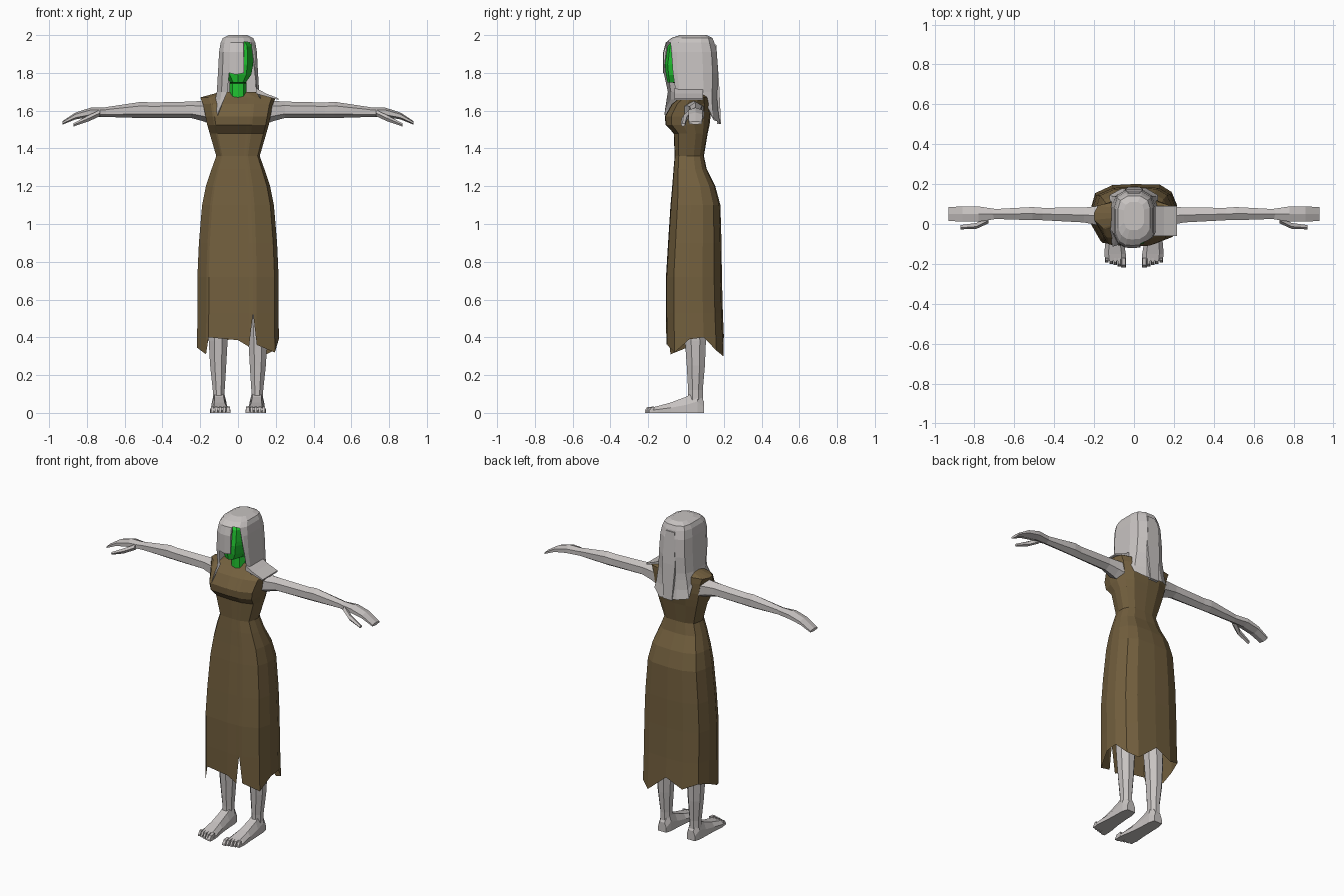
import bpy, bmesh, math
from mathutils import Vector

cube = bpy.data.objects.get("Cube")
if cube:
    bpy.data.objects.remove(cube, do_unlink=True)


def material(name, rgb):
    m = bpy.data.materials.new(name)
    m.use_nodes = True
    col = (*rgb, 1)
    m.diffuse_color = col
    bsdf = next(n for n in m.node_tree.nodes if n.type == "BSDF_PRINCIPLED")
    bsdf.inputs["Base Color"].default_value = col
    bsdf.inputs["Roughness"].default_value = 0.9
    return m


GREY = material("pale_grey", (0.57, 0.54, 0.53))
BROWN = material("brown_cloth", (0.17, 0.115, 0.048))
GREEN = material("bright_green", (0.015, 0.55, 0.03))


def loft(name, rings, mat, cap_start=True, cap_end=True):
    """Bridge closed rings of points into one flat shaded mesh."""
    bm = bmesh.new()
    rows = [[bm.verts.new(p) for p in ring] for ring in rings]
    n = len(rows[0])
    for a, b in zip(rows, rows[1:]):
        for i in range(n):
            j = (i + 1) % n
            bm.faces.new((a[i], a[j], b[j], b[i]))
    if cap_start:
        bm.faces.new(rows[0])
    if cap_end:
        bm.faces.new(rows[-1])
    bmesh.ops.remove_doubles(bm, verts=bm.verts, dist=0.0005)
    bmesh.ops.recalc_face_normals(bm, faces=bm.faces)
    mesh = bpy.data.meshes.new(name)
    bm.to_mesh(mesh)
    bm.free()
    mesh.materials.append(mat)
    obj = bpy.data.objects.new(name, mesh)
    bpy.context.collection.objects.link(obj)
    return obj


def profile_at(profile, z):
    """Half width, front y and back y of a top-down profile at height z."""
    for a, b in zip(profile, profile[1:]):
        if a[0] >= z >= b[0]:
            t = (a[0] - z) / (a[0] - b[0])
            return [u + (v - u) * t for u, v in zip(a[1:], b[1:])]
    return profile[-1][1:] if z < profile[-1][0] else profile[0][1:]


def draped(name, profile, columns, mat):
    """Cloth or hair: each column (x, y, hem) hangs down the profile to its hem."""
    rings = []
    for level in profile:
        ring = []
        for ux, uy, hem in columns:
            z = max(level[0], hem)
            w, front, back = profile_at(profile, z)
            ring.append((ux * w, (front + back) / 2 + uy * (back - front) / 2, z))
        rings.append(ring)
    return loft(name, rings, mat, cap_end=False)


def limb(name, sections, axis, sides, mat):
    """Tube through (position, radius a, radius b) with rings across an axis."""
    rings = []
    for pos, ra, rb in sections:
        ring = []
        for k in range(sides):
            t = math.tau * (k + 0.5) / sides
            a, b = ra * math.cos(t), rb * math.sin(t)
            ring.append(Vector(pos) + Vector((0, a, b) if axis == "x" else (a, b, 0)))
        rings.append(ring)
    return loft(name, rings, mat)


# Dress with bust, waist, hips, ragged hem and front slit
dress_profile = [
    (1.70, .09, .00, .09), (1.67, .20, -.03, .115), (1.635, .185, -.075, .125),
    (1.57, .172, -.112, .13), (1.525, .163, -.108, .125), (1.48, .15, -.065, .115),
    (1.36, .115, -.06, .095), (1.29, .14, -.066, .11), (1.2, .17, -.073, .155),
    (1.1, .19, -.082, .182), (.9, .207, -.095, .188), (.72, .215, -.106, .19),
    (.53, .215, -.106, .195), (.30, .217, -.103, .205)]
dress_columns = [
    (-.72, -.93, .40), (0, -1, .385), (.27, -.98, .35), (.37, -.98, .53),
    (.46, -.97, .36), (.9, -.72, .32), (1, -.2, .39), (1, .3, .40),
    (.87, .72, .33), (.6, .95, .30), (0, 1, .41), (-.5, .95, .36),
    (-.9, .7, .40), (-1, .2, .38), (-1, -.3, .345), (-.78, -.86, .31)]
draped("dress", dress_profile, dress_columns, BROWN)

# Hair: bangs over one side of the face, long sheet down the back
hair_profile = [
    (2.0, .05, -.03, .11), (1.985, .08, -.075, .14), (1.96, .092, -.105, .15),
    (1.91, .1, -.118, .163), (1.8, .106, -.118, .17), (1.7, .112, -.10, .165),
    (1.66, .12, -.10, .165), (1.60, .13, -.135, .17), (1.53, .15, -.14, .18)]
hair_columns = [
    (.30, -1, 1.80), (.36, -1, 1.965), (.75, -.82, 1.96), (.88, -.66, 1.69),
    (1, -.5, 1.66), (1, .45, 1.66), (.85, .8, 1.56), (.4, 1, 1.53),
    (-.4, 1, 1.54), (-.85, .8, 1.55), (-1, .4, 1.66), (-1, -.5, 1.63),
    (-.78, -.85, 1.575), (-.5, -.97, 1.70), (-.44, -1, 1.80), (-.1, -1.02, 1.79)]
draped("hair", hair_profile, hair_columns, GREY)

# Lock of hair resting on the left shoulder
loft("shoulder_lock", [
    [(x, -.06, z), (x, .09, z), (x, .09, z - t), (x, -.06, z - t)]
    for x, z, t in ((.095, 1.72, .03), (.15, 1.69, .015), (.215, 1.665, .008))], GREY)

# Thin lock at the back of the head
loft("back_lock", [
    [(-w, y, z), (w, y, z), (w, y + .02, z), (-w, y + .02, z)]
    for y, z, w in ((.14, 1.95, .03), (.155, 1.75, .045), (.165, 1.53, .03))], GREY)

# Head: flat-fronted face, chin and neck
half_section = [(0, -1), (.62, -.88), (1, -.3), (.9, .6), (.4, 1)]
head_columns = half_section + [(-x, y) for x, y in reversed(half_section[1:])]
head_profile = [
    (1.975, .05, -.07, .10), (1.94, .078, -.098, .13), (1.87, .082, -.108, .14),
    (1.845, .08, -.112, .14), (1.79, .07, -.106, .12), (1.75, .042, -.098, .09),
    (1.745, .045, -.03, .075), (1.66, .047, -.03, .075)]
draped("head", head_profile, [(x, y, 0) for x, y in head_columns], GREEN)

for side, s in (("left", 1), ("right", -1)):
    # Arm held straight out, with a mitten hand and thumb
    limb(side + "_arm", [
        ((s * .11, .04, 1.585), .07, .07), ((s * .185, .042, 1.598), .055, .054),
        ((s * .25, .045, 1.605), .043, .043), ((s * .46, .05, 1.602), .036, .041),
        ((s * .51, .052, 1.604), .038, .043), ((s * .71, .05, 1.592), .028, .025)],
        "x", 6, GREY)
    limb(side + "_hand", [
        ((s * .70, .05, 1.592), .03, .025), ((s * .78, .05, 1.591), .044, .025),
        ((s * .86, .05, 1.572), .044, .018), ((s * .93, .05, 1.535), .04, .009)],
        "x", 6, GREY)
    limb(side + "_thumb", [
        ((s * .73, .025, 1.588), .022, .018), ((s * .79, -.008, 1.56), .016, .017),
        ((s * .87, -.015, 1.525), .012, .009)], "x", 5, GREY)

    # Leg with calf and ankle
    limb(side + "_leg", [
        ((s * .095, .04, 1.0), .075, .08), ((s * .1, .045, .55), .06, .065),
        ((s * .105, .05, .38), .054, .06), ((s * .105, .052, .25), .046, .052),
        ((s * .102, .05, .12), .034, .042), ((s * .102, .05, .03), .034, .042)],
        "z", 8, GREY)

    # Foot, sloping from the ankle to the toes
    loft(side + "_foot", [
        [(s * (c - w), y, 0), (s * (c + w), y, 0), (s * (c + w), y, h * .5),
         (s * (c + w * .6), y, h), (s * (c - w * .6), y, h), (s * (c - w), y, h * .5)]
        for y, c, w, h in ((.095, .1, .028, .06), (.06, .1, .038, .12),
                           (.0, .1, .04, .085), (-.08, .098, .045, .055),
                           (-.15, .095, .054, .036), (-.185, .092, .052, .028))], GREY)

    # Toes, longest on the inside
    for k in range(5):
        c, tip = s * (.052 + k * .021), -.218 + k * .006
        w = .013 if k == 0 else .009
        loft(f"{side}_toe_{k + 1}", [
            [(c - w, y, 0), (c + w, y, 0), (c + w * .7, y, h), (c - w * .7, y, h)]
            for y, h in ((-.17, .034), (tip + .012, .03), (tip, .012))], GREY)
